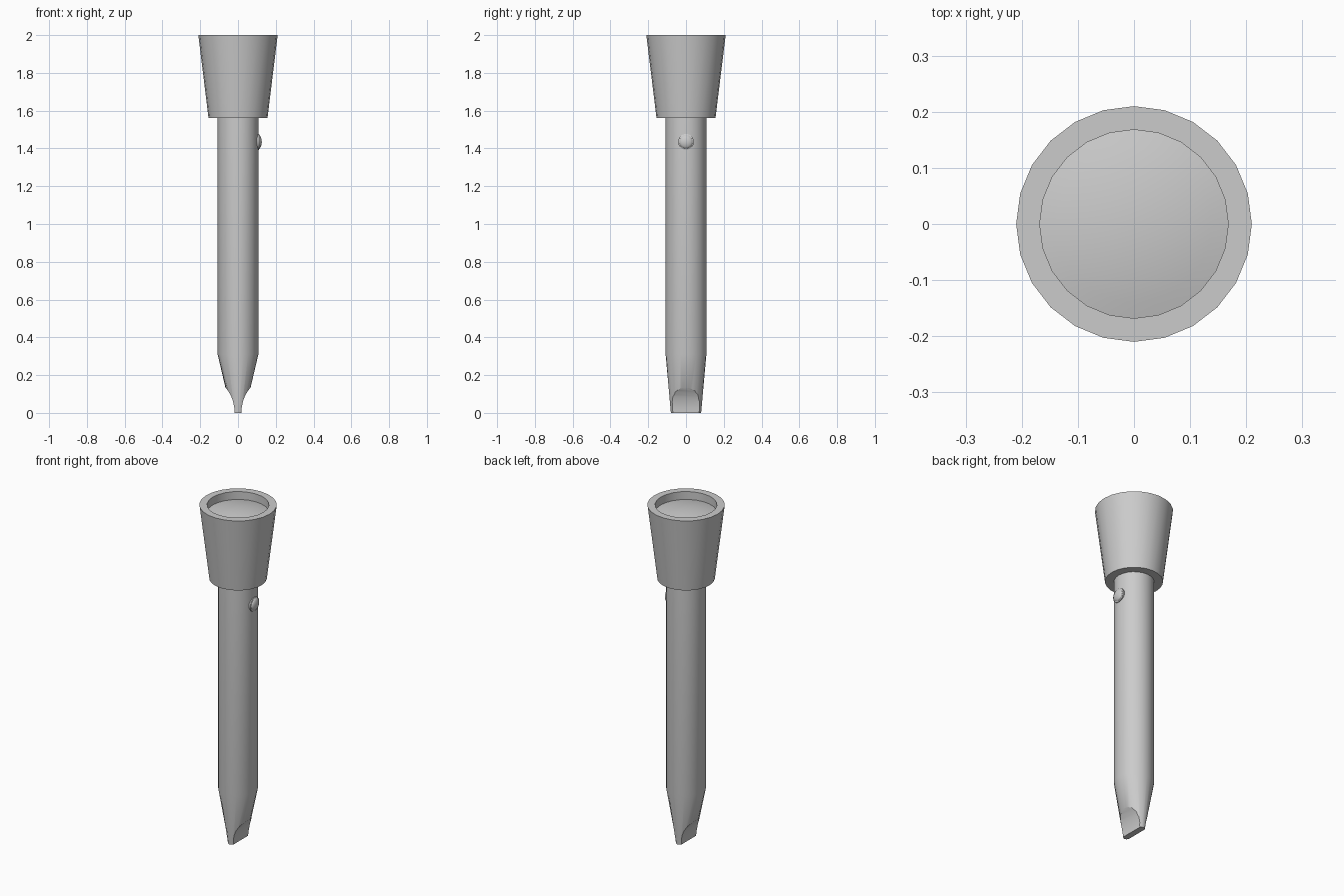
import bpy, bmesh, math
from mathutils import Matrix

if "Cube" in bpy.data.objects:
    bpy.data.objects.remove(bpy.data.objects["Cube"])

SIDES = 24


def new_object(name, bm):
    bmesh.ops.recalc_face_normals(bm, faces=bm.faces)
    mesh = bpy.data.meshes.new(name)
    bm.to_mesh(mesh)
    bm.free()
    obj = bpy.data.objects.new(name, mesh)
    bpy.context.collection.objects.link(obj)
    return obj


def activate(obj):
    bpy.ops.object.select_all(action='DESELECT')
    obj.select_set(True)
    bpy.context.view_layer.objects.active = obj


def smooth(obj, angle=30):
    activate(obj)
    bpy.ops.object.shade_smooth_by_angle(angle=math.radians(angle))


def loft(name, sections, matrix=None):
    """Stack elliptical rings (rx, ry, z); a zero radius closes to a point."""
    bm = bmesh.new()
    rings = []
    for rx, ry, z in sections:
        if rx == 0:
            rings.append([bm.verts.new((0, 0, z))])
            continue
        angles = [2 * math.pi * i / SIDES for i in range(SIDES)]
        rings.append([bm.verts.new((rx * math.cos(a), ry * math.sin(a), z)) for a in angles])
    for a, b in zip(rings, rings[1:]):
        for i in range(SIDES):
            j = (i + 1) % SIDES
            if len(b) == 1:
                bm.faces.new((a[i], a[j], b[0]))
            else:
                bm.faces.new((a[i], a[j], b[j], b[i]))
    for ring in (rings[0], rings[-1]):
        if len(ring) > 1:
            bm.faces.new(ring)
    if matrix:
        bm.transform(matrix)
    return new_object(name, bm)


def lathe(name, profile, matrix=None):
    return loft(name, [(r, r, z) for r, z in profile], matrix)


# Tapered cap with a recessed, gently domed top
R_IN, FLOOR, RISE = 0.168, 1.953, 0.022
dome = [(R_IN * math.cos(t), FLOOR + RISE * math.sin(t))
        for t in [math.pi / 2 * k / 6 for k in range(6)]]
dome = [(R_IN * (1 - k / 6), FLOOR + RISE * (1 - (1 - k / 6) ** 2)) for k in range(7)]
dome[-1] = (0, FLOOR + RISE)
cap = lathe("cap", [(0.156, 1.56), (0.21, 2.0), (R_IN, 2.0)] + dome)
smooth(cap)

# Round shaft narrowing to a flattened working end
shaft = loft("shaft", [(0.035, 0.08, 0), (0.108, 0.108, 0.31), (0.108, 0.108, 1.57)])

# Curved scoops that carve the blade on both sides
scoop = [(0.018, -0.05), (0.018, 0.0), (0.020, 0.03), (0.026, 0.06), (0.036, 0.088),
         (0.050, 0.113), (0.067, 0.135), (0.12, 0.18), (0.2, 0.18), (0.2, -0.05)]
for side in (-1, 1):
    bm = bmesh.new()
    face = bm.faces.new([bm.verts.new((side * x, -0.2, z)) for x, z in scoop])
    ext = bmesh.ops.extrude_face_region(bm, geom=[face])
    verts = [g for g in ext["geom"] if isinstance(g, bmesh.types.BMVert)]
    bmesh.ops.translate(bm, verts=verts, vec=(0, 0.4, 0))
    cutter = new_object("scoop_cutter", bm)
    cutter.hide_render = True
    mod = shaft.modifiers.new("scoop", 'BOOLEAN')
    mod.operation = 'DIFFERENCE'
    mod.solver = 'EXACT'
    mod.object = cutter
    activate(shaft)
    bpy.ops.object.modifier_apply(modifier=mod.name)
    bpy.data.objects.remove(cutter)
smooth(shaft)

# Small rimmed button on the right side of the shaft
to_side = Matrix.Translation((0, 0, 1.435)) @ Matrix.Rotation(math.pi / 2, 4, 'Y')
button = lathe("button", [(0.036, 0.09), (0.042, 0.105), (0.042, 0.111), (0.035, 0.114),
                          (0.034, 0.116), (0.026, 0.121), (0.014, 0.1245), (0, 0.126)], to_side)
smooth(button, 35)
